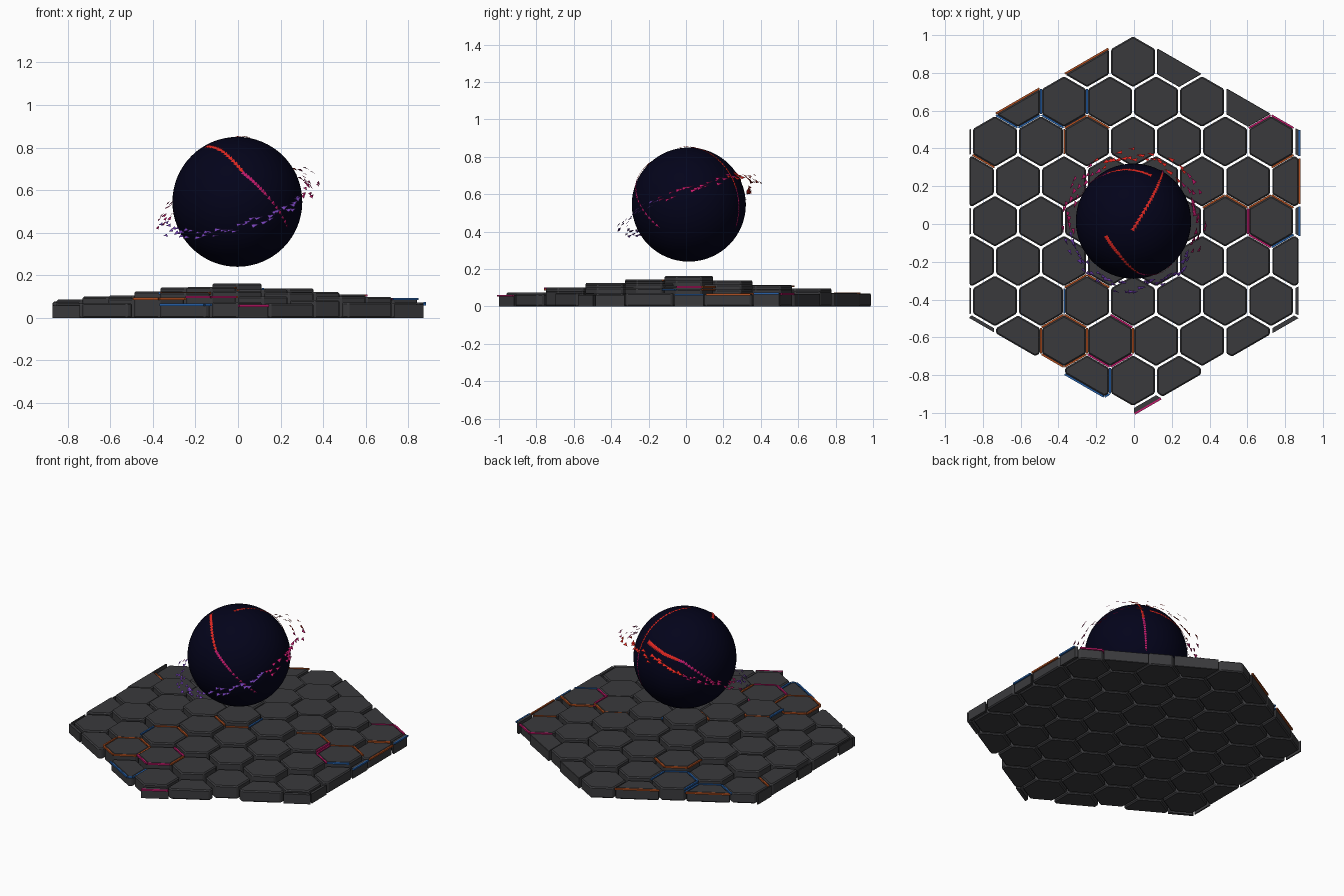
import bpy, bmesh, math, random
from mathutils import Vector

random.seed(4)
if "Cube" in bpy.data.objects:
    bpy.data.objects.remove(bpy.data.objects["Cube"], do_unlink=True)


def material(name, rgb):
    m = bpy.data.materials.new(name)
    m.use_nodes = True
    m.diffuse_color = (*rgb, 1)
    m.node_tree.nodes["Principled BSDF"].inputs["Base Color"].default_value = (*rgb, 1)
    return m


STONE = material("dark_grey_stone", (0.042, 0.042, 0.046))
NAVY = material("midnight_navy", (0.001, 0.001, 0.0105))
ORANGE = material("orange_glow", (0.45, 0.08, 0.015))
BLUE = material("blue_glow", (0.02, 0.12, 0.4))
MAGENTA = material("magenta_glow", (0.55, 0.01, 0.15))
RED = material("red_glow", (0.75, 0.02, 0.015))
PURPLE = material("purple_glow", (0.18, 0.055, 0.48))


def make_object(name, bm, mats):
    bmesh.ops.recalc_face_normals(bm, faces=bm.faces[:])
    mesh = bpy.data.meshes.new(name)
    bm.to_mesh(mesh)
    bm.free()
    for m in mats:
        mesh.materials.append(m)
    ob = bpy.data.objects.new(name, mesh)
    bpy.context.collection.objects.link(ob)
    return ob


# Hexagonal platform outline and honeycomb spacing
R = 0.1407
GAP = 0.007


def clip(poly):
    """Trim a tile outline to the big hexagonal platform."""
    for i in range(6):
        n = Vector((math.cos(i * math.pi / 3), math.sin(i * math.pi / 3)))
        limit = 0.872 if i % 3 == 0 else 0.867
        out = []
        for a, b in zip(poly, poly[1:] + poly[:1]):
            da, db = a.dot(n) - limit, b.dot(n) - limit
            if da <= 0:
                out.append(a)
            if da * db < 0:
                out.append(a.lerp(b, da / (da - db)))
        poly = out
        if len(poly) < 3:
            return []
    return poly


def area(poly):
    return sum(a.cross(b) for a, b in zip(poly, poly[1:] + poly[:1])) / 2


# Glowing tile sides: 0 upper right, then counter-clockwise to 5 right
GLOW = {
    (4, -1): {ORANGE: "1"},
    (3, -3): {ORANGE: "1", BLUE: "345"},
    (3, -2): {BLUE: "2345"},
    (2, -3): {ORANGE: "3"},
    (2, -1): {ORANGE: "012"},
    (2, 3): {MAGENTA: "01", ORANGE: "4"},
    (2, 4): {BLUE: "5"},
    (1, 3): {ORANGE: "5"},
    (-1, -1): {ORANGE: "0"},
    (-1, 0): {ORANGE: "1"},
    (0, 1): {BLUE: "2"},
    (0, 2): {ORANGE: "01", MAGENTA: "5"},
    (0, 3): {ORANGE: "01", MAGENTA: "23", BLUE: "4"},
    (0, 4): {BLUE: "5"},
    (-2, -1): {BLUE: "2", ORANGE: "01"},
    (-3, -2): {ORANGE: "012345"},
    (-3, -1): {MAGENTA: "034", ORANGE: "5"},
    (-4, -1): {BLUE: "345"},
    (-5, 0): {MAGENTA: "4"},
}
GLOW_MATS = [ORANGE, BLUE, MAGENTA]
OMITTED = {(-5, -1), (-4, -2), (-4, 2)}
strips = bmesh.new()


def add_strip(a, b, n, top, mat):
    """Slim bar filling the gap beside one tile side."""
    low, high = top - 0.009, top + 0.001
    rings = []
    for p in (a, b):
        ring = []
        for off, z in ((0, low), (0.01, low), (0.01, high), (0, high)):
            q = p + n * off
            ring.append(strips.verts.new((q.x, q.y, z)))
        rings.append(ring)
    faces = [strips.faces.new(rings[0]), strips.faces.new(rings[1])]
    for i in range(4):
        j = (i + 1) % 4
        faces.append(strips.faces.new((rings[0][i], rings[0][j], rings[1][j], rings[1][i])))
    for f in faces:
        f.material_index = GLOW_MATS.index(mat)


# Stone tiles, stepping up toward the middle
for row in range(-5, 6):
    for k in range(-5, 6):
        if (row, k) in OMITTED:
            continue
        c = Vector((-0.005 + math.sqrt(3) * R * (k + (row % 2) / 2), 0.015 + 1.5 * R * row))
        angles = [math.radians(30 + 60 * i) for i in range(6)]
        poly = clip([c + (R - GAP) * Vector((math.cos(t), math.sin(t))) for t in angles])
        if not poly or area(poly) < 0.001:
            continue
        d = min(c.length, 0.93)
        top = 0.163 - 0.105 * d + random.uniform(-0.008, 0.008) * min(1, d * 4)
        bm = bmesh.new()
        base = bm.faces.new([bm.verts.new((p.x, p.y, 0)) for p in poly])
        up = bmesh.ops.extrude_face_region(bm, geom=[base])["geom"]
        bmesh.ops.translate(bm, vec=(0, 0, top), verts=[v for v in up if isinstance(v, bmesh.types.BMVert)])
        tile = make_object("hex_tile", bm, [STONE])
        if area(poly) > 0.004:
            bev = tile.modifiers.new("chamfer", "BEVEL")
            bev.width = 0.007
            bev.segments = 1
        for mat, sides in GLOW.get((row, k), {}).items():
            for a, b in zip(poly, poly[1:] + poly[:1]):
                e = b - a
                if e.length < 0.01:
                    continue
                n = Vector((e.y, -e.x)).normalized()
                side = round((math.degrees(math.atan2(n.y, n.x)) - 60) / 60) % 6
                if str(side) in sides:
                    add_strip(a, b, n, top, mat)
make_object("glowing_strips", strips, GLOW_MATS)

# Floating sphere
CENTRE = Vector((-0.003, 0.015, 0.545))
SPHERE_R = 0.305
bpy.ops.mesh.primitive_uv_sphere_add(segments=64, ring_count=32, radius=SPHERE_R, location=CENTRE)
sphere = bpy.context.object
sphere.name = "floating_sphere"
sphere.data.materials.append(NAVY)
bpy.ops.object.shade_smooth()

SHARD_MATS = [RED, MAGENTA, PURPLE]


def add_shard(bm, p, along, out, length, width, mat):
    """Tiny flat splinter with a raised middle."""
    across = along.cross(out).normalized()
    a = bm.verts.new(p + along * length)
    b = bm.verts.new(p - along * length * 0.6 + across * width)
    c = bm.verts.new(p - along * length * 0.6 - across * width)
    d = bm.verts.new(p + out * 0.002)
    for tri in ((a, b, c), (a, b, d), (b, c, d), (c, a, d)):
        bm.faces.new(tri).material_index = mat


# Broken tilted ring of splinters around the sphere
bm = bmesh.new()
COUNT = 110
for i in range(COUNT):
    t = 2 * math.pi * (i + random.uniform(-0.3, 0.3)) / COUNT
    r = random.choice((0.33, 0.345, 0.375)) + random.uniform(-0.01, 0.01)
    x, y = r * math.cos(t), r * math.sin(t)
    p = CENTRE + Vector((x, y, 0.25 * x + 0.34 * y + random.uniform(-0.02, 0.02)))
    along = Vector((-y, x, -0.25 * y + 0.34 * x)).normalized()
    out = Vector((x, y, 0)) * 1.8 + Vector((random.uniform(-0.3, 0.3), random.uniform(-0.3, 0.3), 0.8))
    out = (out - along * out.dot(along)).normalized()
    height = math.sin(t + 0.15)
    mat = 0 if height > 0.75 else 1 if height > -0.35 else 2
    add_shard(bm, p, along, out, random.uniform(0.018, 0.026), random.uniform(0.009, 0.014), mat)
make_object("splinter_ring", bm, SHARD_MATS)


def surface_streak(name, path, steps, red_part, width):
    """Line of overlapping splinters hugging the sphere."""
    pts = [Vector(p) for p in path]
    line = []
    for a, b in zip(pts, pts[1:]):
        line += [a.lerp(b, s / steps).normalized() for s in range(steps)]
    bm = bmesh.new()
    for i, (a, b) in enumerate(zip(line, line[1:])):
        f = i / len(line)
        along = (b - a).normalized()
        add_shard(bm, CENTRE + a * (SPHERE_R + 0.004), along, a, 0.016,
                  width * (1 - 0.45 * f), 0 if f < red_part else 1)
    make_object(name, bm, SHARD_MATS)


surface_streak("front_streak", [(-0.14, -0.085, 0.257), (-0.075, -0.175, 0.24), (0.03, -0.27, 0.13),
                                (0.13, -0.27, 0.035), (0.25, -0.13, -0.15)], 9, 0.5, 0.014)
surface_streak("top_streak", [(0, -0.04, 0.3), (0.1, 0.13, 0.25), (0.15, 0.24, 0.13),
                              (0.15, 0.26, 0), (0.13, 0.25, -0.14)], 10, 0.6, 0.012)
surface_streak("back_streak", [(0.09, 0.25, 0.17), (-0.04, 0.27, 0.135), (-0.16, 0.24, 0.1),
                               (-0.28, 0.1, -0.05)], 11, 0.6, 0.015)
